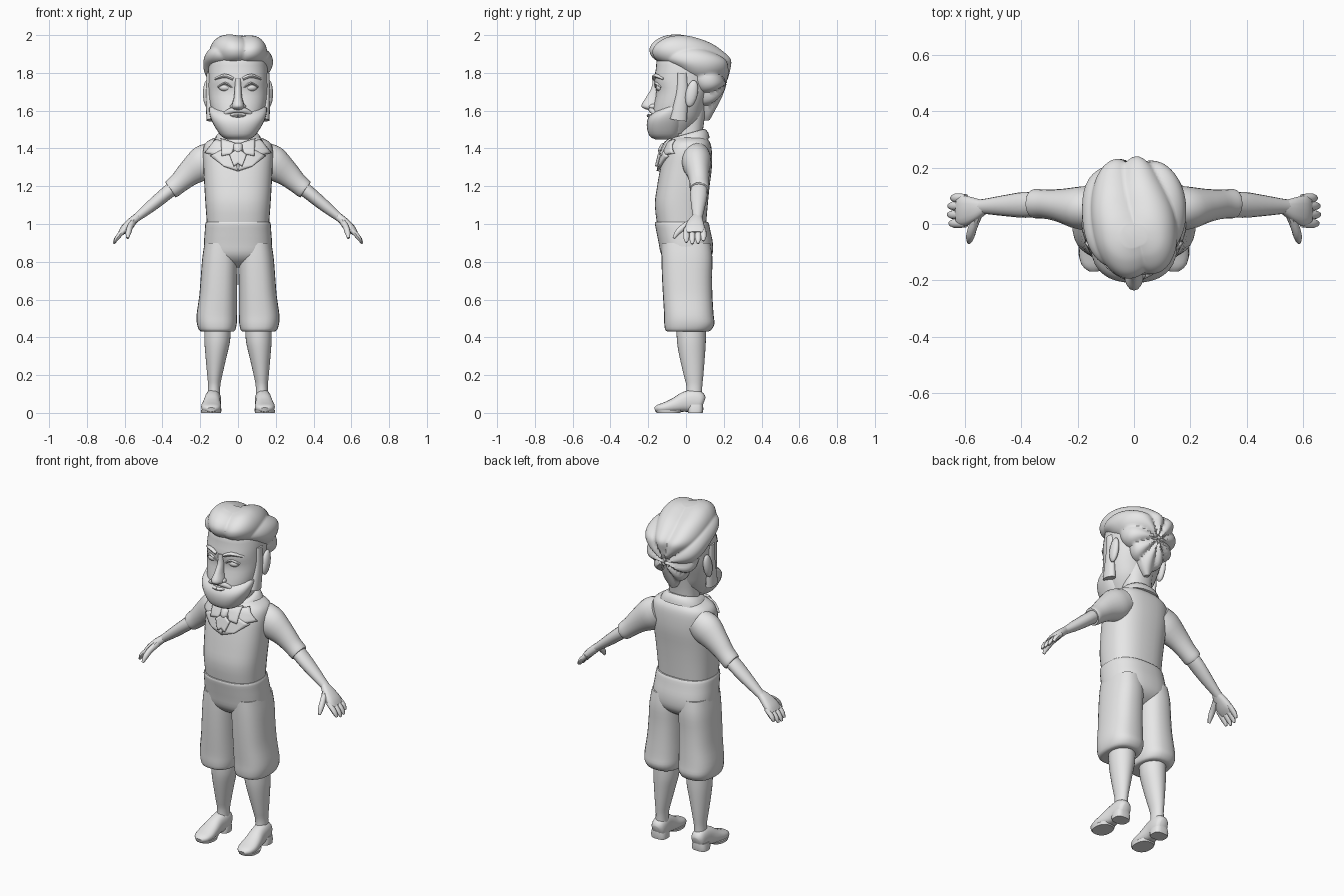
import bpy, bmesh, math
from mathutils import Vector, Matrix

grey = bpy.data.materials.new("plain_grey")
grey.diffuse_color = (0.8, 0.8, 0.8, 1)


def finish(name, bm, mirror=False):
    bmesh.ops.recalc_face_normals(bm, faces=bm.faces)
    me = bpy.data.meshes.new(name)
    bm.to_mesh(me)
    bm.free()
    me.materials.append(grey)
    ob = bpy.data.objects.new(name, me)
    bpy.context.collection.objects.link(ob)
    if mirror:
        ob.modifiers.new("mirror", 'MIRROR').use_clip = False
    return ob


def smooth_rows(rows, steps):
    """Catmull-Rom interpolation of rows of numbers."""
    out = []
    for i in range(len(rows) - 1):
        p0, p1 = rows[max(i - 1, 0)], rows[i]
        p2, p3 = rows[i + 1], rows[min(i + 2, len(rows) - 1)]
        for s in range(steps):
            t = s / steps
            out.append([0.5 * (2 * b + (c - a) * t + (2 * a - 5 * b + 4 * c - d) * t * t
                               + (3 * b - a - 3 * c + d) * t ** 3)
                        for a, b, c, d in zip(p0, p1, p2, p3)])
    return out + [list(rows[-1])]


def skin(name, frames, n, power, mirror, warp=None):
    """Bridge superellipse rings; each frame is centre, axis a, axis b."""
    bm = bmesh.new()
    rings = []
    for c, a, b in frames:
        ring = []
        for k in range(n):
            t = 2 * math.pi * k / n
            u, v = math.cos(t), math.sin(t)
            u = math.copysign(abs(u) ** (2 / power), u)
            v = math.copysign(abs(v) ** (2 / power), v)
            p = c + a * u + b * v
            ring.append(bm.verts.new(warp(p, c) if warp else p))
        rings.append(ring)
    for r, q in zip(rings, rings[1:]):
        for k in range(n):
            bm.faces.new((r[k], r[(k + 1) % n], q[(k + 1) % n], q[k]))
    bm.faces.new(rings[0])
    bm.faces.new(rings[-1])
    return finish(name, bm, mirror)


def stack(name, rows, n=28, power=2.3, mirror=False, steps=3, warp=None):
    """Horizontal rings: z, centre x, front y, back y, half width."""
    frames = [(Vector((x, (f + k) / 2, z)), Vector((w, 0, 0)), Vector((0, (k - f) / 2, 0)))
              for z, x, f, k, w in smooth_rows(rows, steps)]
    return skin(name, frames, n, power, mirror, warp)


def limb(name, rows, ref=(0, 1, 0), n=16, power=2.0, mirror=True, steps=3, warp=None):
    """Rings across a path: x, y, z, radius along ref, other radius."""
    rows = smooth_rows(rows, steps)
    pts = [Vector(r[:3]) for r in rows]
    frames = []
    for i, r in enumerate(rows):
        t = (pts[min(i + 1, len(pts) - 1)] - pts[max(i - 1, 0)]).normalized()
        a = Vector(ref)
        a = (a - t * a.dot(t)).normalized()
        frames.append((pts[i], a * r[3], t.cross(a) * r[4]))
    return skin(name, frames, n, power, mirror, warp)


def ball(name, centre, size, tilt=0):
    bm = bmesh.new()
    m = Matrix.Translation(centre) @ Matrix.Rotation(tilt, 4, 'X') @ Matrix.Diagonal((*size, 1))
    bmesh.ops.create_uvsphere(bm, u_segments=16, v_segments=10, radius=1, matrix=m)
    return finish(name, bm, True)


# Torso and its front surface
TORSO = [(0.98, 0, -.15, .105, .163), (1.1, 0, -.165, .115, .172), (1.2, 0, -.153, .125, .178),
         (1.3, 0, -.135, .137, .183), (1.38, 0, -.115, .137, .186), (1.425, 0, -.095, .13, .175),
         (1.45, 0, -.075, .115, .14), (1.465, 0, -.05, .10, .09)]
stack("torso", TORSO, n=36, power=2.5)


def chest_y(x, z):
    for a, b in zip(TORSO, TORSO[1:]):
        if z <= b[0]:
            break
    t = min((z - a[0]) / (b[0] - a[0]), 1)
    f, k, w = (a[i] + (b[i] - a[i]) * t for i in (2, 3, 4))
    return (f + k) / 2 - (k - f) / 2 * max(1 - abs(x / w) ** 2.5, 0) ** 0.4


def chest_plate(name, corners, lift):
    """Quad patch laid over the chest."""
    bm = bmesh.new()
    n = 6
    a, b, c, d = [Vector(p) for p in corners]
    grid = []
    for i in range(n + 1):
        for j in range(n + 1):
            p = a.lerp(b, i / n).lerp(d.lerp(c, i / n), j / n)
            grid.append(bm.verts.new((p.x, chest_y(p.x, p.y) - lift, p.y)))
    for i in range(n):
        for j in range(n):
            k = i * (n + 1) + j
            bm.faces.new((grid[k], grid[k + 1], grid[k + n + 2], grid[k + n + 1]))
    ob = finish(name, bm, True)
    sol = ob.modifiers.new("thickness", 'SOLIDIFY')
    sol.thickness, sol.offset = 0.014, 0


chest_plate("lapel_upper", [(.05, 1.43), (.12, 1.445), (.172, 1.375), (.10, 1.36)], .008)
chest_plate("lapel_lower", [(.03, 1.42), (.145, 1.36), (.075, 1.305), (0, 1.28)], .010)
chest_plate("collar_wing", [(.012, 1.425), (.09, 1.45), (.085, 1.36), (.035, 1.37)], .018)
chest_plate("neckerchief_end", [(0, 1.40), (.045, 1.365), (.022, 1.305), (0, 1.32)], .024)
stack("neckerchief_knot", [(1.375, 0, -.14, -.09, .015), (1.39, 0, -.148, -.09, .024),
                           (1.42, 0, -.135, -.08, .026), (1.43, 0, -.12, -.07, .018)], n=12)
# Collar band rising to the back
stack("collar", [(1.42, 0, -.095, .125, .135), (1.45, 0, -.095, .118, .122),
                 (1.475, 0, -.085, .10, .10), (1.475, 0, -.06, .085, .08)], steps=2,
      warp=lambda p, c: p + Vector((0, 0, p.y * .28)))
stack("neck", [(1.38, 0, -.06, .09, .085), (1.5, 0, -.06, .09, .082), (1.64, 0, -.08, .115, .09)])

# Head
stack("head", [(1.48, 0, -.16, .02, .08), (1.55, 0, -.18, .075, .122), (1.62, 0, -.172, .10, .146),
               (1.70, 0, -.158, .13, .157), (1.76, 0, -.168, .15, .157), (1.82, 0, -.16, .17, .157),
               (1.88, 0, -.15, .17, .145), (1.94, 0, -.10, .12, .10)], n=36)
stack("beard", [(1.447, 0, -.16, -.05, .055), (1.465, 0, -.192, -.03, .088),
                (1.51, 0, -.207, -.01, .12), (1.555, 0, -.203, .0, .143),
                (1.59, 0, -.175, .005, .152), (1.62, 0, -.12, .01, .153)], n=32, power=2.5)
limb("sideburn", [(.142, -.04, 1.55, .045, .025), (.147, -.03, 1.62, .038, .022),
                  (.153, -.02, 1.70, .03, .016), (.153, -.02, 1.80, .024, .014)])
limb("moustache", [(0, -.185, 1.605, .014, .016), (.03, -.183, 1.602, .014, .016),
                   (.065, -.165, 1.585, .012, .012), (.085, -.148, 1.555, .008, .006)], n=10)
limb("lower_lip", [(0, -.195, 1.573, .013, .009), (.025, -.19, 1.574, .012, .008),
                   (.045, -.175, 1.577, .006, .004)], n=10)
stack("nose", [(1.77, 0, -.176, -.13, .018), (1.72, 0, -.183, -.13, .018),
               (1.67, 0, -.212, -.13, .022), (1.63, 0, -.236, -.13, .033),
               (1.612, 0, -.225, -.13, .032), (1.603, 0, -.195, -.14, .02)], n=16, power=2)
ball("nostril", (.026, -.175, 1.622), (.016, .022, .014))
ball("eye", (.067, -.137, 1.722), (.034, .022, .02))
limb("eyelid", [(.032, -.155, 1.722, .008, .005), (.067, -.158, 1.746, .01, .006),
                (.105, -.132, 1.725, .008, .005)], n=8)
limb("eyebrow", [(.025, -.168, 1.768, .012, .009), (.07, -.161, 1.785, .013, .011),
                 (.12, -.118, 1.768, .008, .006)], n=10)
ball("ear", (.165, .03, 1.69), (.02, .032, .072), -.2)


# Hair swept back in ridged locks
def locks(p, c):
    phi = math.atan2(p.x, p.z - 1.74)
    d = (p - Vector((0, .03, 1.8))).normalized()
    ridge = abs(math.sin(phi * 4.5 + p.y * 5))
    return p + d * (.02 * ridge - .013)


stack("hair", [(1.555, 0, .09, .125, .015), (1.63, 0, .06, .163, .075), (1.70, 0, .045, .195, .13),
               (1.76, 0, .0, .213, .16), (1.82, 0, -.07, .228, .175), (1.87, 0, -.162, .23, .178),
               (1.915, 0, -.188, .185, .168), (1.955, 0, -.172, .125, .142),
               (1.985, 0, -.13, .05, .10), (2.0, 0, -.085, .0, .045)],
      n=110, power=2.2, steps=6, warp=locks)

# Sleeves, arms and hands
limb("sleeve", [(.12, .058, 1.36, .07, .08), (.18, .056, 1.325, .078, .092),
                (.255, .065, 1.27, .06, .07), (.31, .07, 1.22, .052, .055),
                (.348, .072, 1.187, .052, .051), (.357, .072, 1.18, .048, .047)], n=20)
limb("forearm", [(.32, .07, 1.21, .042, .038), (.385, .068, 1.157, .046, .036),
                 (.46, .065, 1.095, .037, .031), (.535, .062, 1.035, .026, .022),
                 (.56, .06, 1.015, .028, .02)])
limb("palm", [(.53, .06, 1.04, .024, .02), (.565, .052, 1.01, .042, .023),
              (.60, .047, .975, .054, .022), (.622, .047, .95, .05, .015)], power=2.5)
for i, (y, reach) in enumerate([(.002, .9), (.033, 1.0), (.064, .97), (.092, .8)]):
    limb(f"finger_{i + 1}", [(.595, y, .975, .014, .013), (.62, y, .95, .016, .014),
                             (.60 + .045 * reach, y, .975 - .055 * reach, .015, .012),
                             (.60 + .058 * reach, y, .975 - .08 * reach, .007, .006)], n=10)
limb("thumb", [(.555, .03, 1.01, .017, .02), (.572, -.015, .982, .016, .018),
               (.58, -.045, .955, .015, .015), (.585, -.065, .925, .007, .007)],
     ref=(1, 0, 0), n=10)

# Breeches
stack("breeches_seat", [(.77, 0, -.05, .07, .09), (.80, 0, -.10, .115, .15), (.84, 0, -.132, .14, .177),
                        (.90, 0, -.145, .142, .18), (.96, 0, -.157, .13, .176),
                        (1.005, 0, -.165, .12, .172), (1.01, 0, -.155, .11, .162)], n=36, power=2.5)
stack("breeches_leg", [(.43, .108, -.085, .105, .075), (.436, .11, -.108, .13, .094),
                       (.47, .112, -.115, .15, .105), (.52, .112, -.116, .146, .107),
                       (.62, .105, -.122, .14, .10), (.72, .1, -.127, .138, .097),
                       (.82, .095, -.13, .14, .094), (.90, .092, -.13, .13, .085)],
      power=2.5, mirror=True)

# Calves and shoes
stack("calf", [(.07, .128, .0, .085, .034), (.14, .126, .002, .086, .032), (.20, .123, -.012, .092, .04),
               (.30, .116, -.035, .10, .056), (.38, .11, -.048, .105, .068),
               (.46, .108, -.05, .105, .07)], power=2, mirror=True)
limb("shoe", [(.132, .093, .052, .022, .03), (.132, .08, .056, .038, .05), (.132, .045, .062, .043, .062),
              (.136, -.005, .058, .043, .054), (.14, -.055, .042, .049, .04),
              (.142, -.105, .03, .053, .029), (.142, -.145, .023, .043, .021),
              (.142, -.165, .017, .02, .012)], ref=(1, 0, 0), n=20, power=2.4,
     warp=lambda p, c: Vector((p.x, p.y, max(p.z, .006))))
stack("heel", [(0, .135, .01, .088, .046), (.02, .135, .008, .092, .047), (.045, .135, .01, .09, .042)],
      power=3, mirror=True, steps=1)
stack("sole", [(0, .142, -.155, -.03, .052), (.016, .142, -.163, -.02, .055)],
      mirror=True, steps=1)

# Smooth shading with sharp edges kept
bpy.ops.object.select_all(action='SELECT')
bpy.context.view_layer.objects.active = bpy.data.objects["torso"]
bpy.ops.object.shade_smooth_by_angle(angle=math.radians(40))
